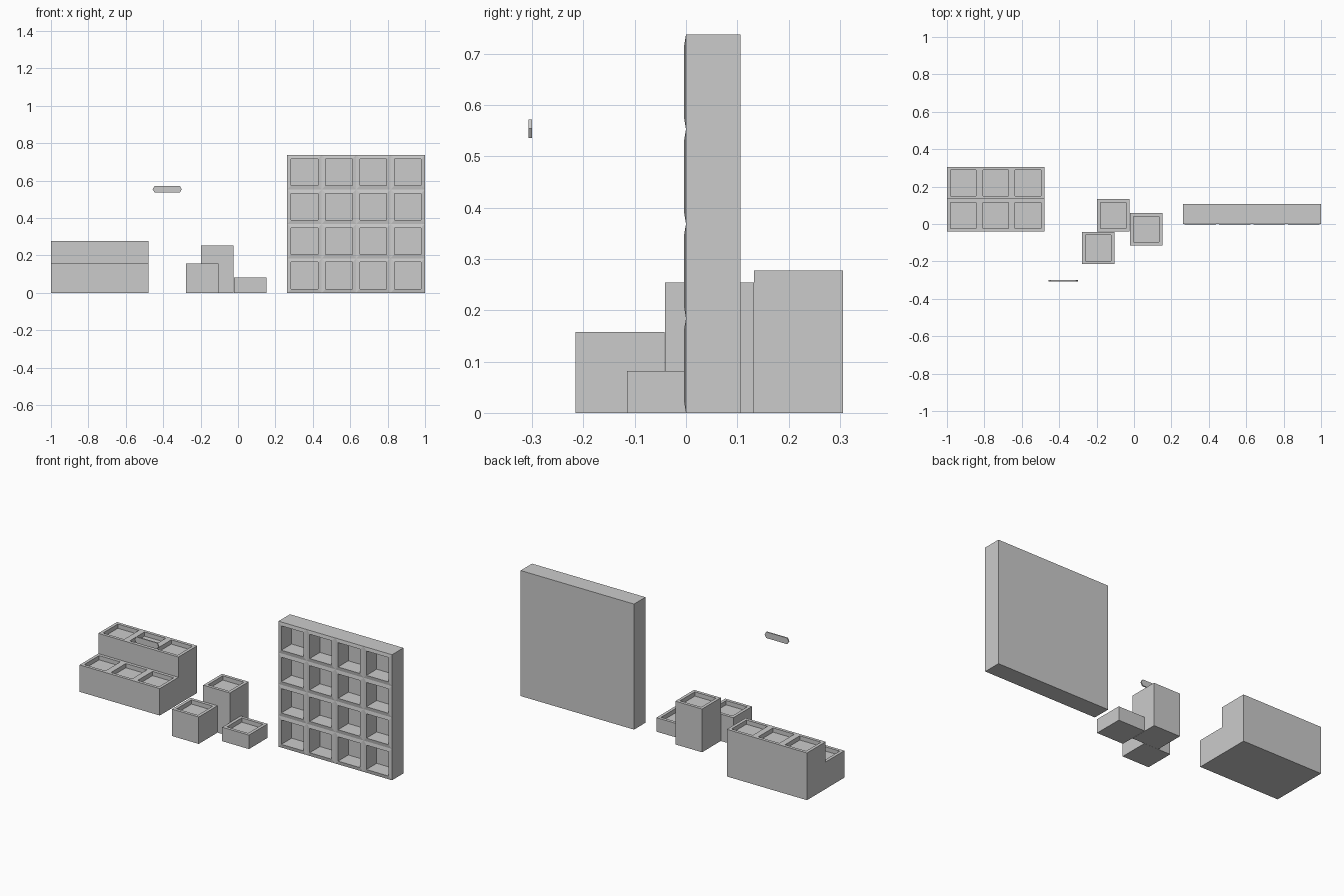
import bpy, bmesh, math
from mathutils import Matrix

if "Cube" in bpy.data.objects:
    bpy.data.objects.remove(bpy.data.objects["Cube"])


def finish(bm, name):
    bmesh.ops.remove_doubles(bm, verts=bm.verts, dist=1e-5)
    mesh = bpy.data.meshes.new(name)
    bm.to_mesh(mesh)
    bm.free()
    obj = bpy.data.objects.new(name, mesh)
    bpy.context.collection.objects.link(obj)
    return obj


def planter(name, corner, cols, heights, cell, rim, depth, lip=0.0, upright=False):
    """Block of square cells, one row per height, each with a pocket in its top."""
    bm = bmesh.new()
    width, length = cols * cell, len(heights) * cell

    def quad(*pts):
        bm.faces.new([bm.verts.new(p) for p in pts])

    def square(x, y, inset, z):
        a, b = inset, cell - inset
        return [(x + a, y + a, z), (x + b, y + a, z), (x + b, y + b, z), (x + a, y + b, z)]

    # underside, stepped front and back
    quad((0, 0, 0), (0, length, 0), (width, length, 0), (width, 0, 0))
    low = 0
    for j, h in enumerate(heights):
        y0, y1 = j * cell, (j + 1) * cell
        if h > low:
            quad((0, y0, low), (width, y0, low), (width, y0, h), (0, y0, h))
        low = h
        # side walls
        quad((0, y0, 0), (0, y0, h), (0, y1, h), (0, y1, 0))
        quad((width, y0, 0), (width, y1, 0), (width, y1, h), (width, y0, h))
        # rims, pocket walls and pocket floors
        for i in range(cols):
            rings = [square(i * cell, y0, 0, h),
                     square(i * cell, y0, rim, h + lip),
                     square(i * cell, y0, rim, h + lip - depth)]
            for outer, inner in zip(rings, rings[1:]):
                for k in range(4):
                    n = (k + 1) % 4
                    quad(outer[k], outer[n], inner[n], inner[k])
            quad(*rings[2])
    quad((width, length, 0), (0, length, 0), (0, length, low), (width, length, low))
    if upright:
        bm.transform(Matrix.Rotation(math.radians(90), 4, 'X'))
    obj = finish(bm, name)
    obj.location = corner
    return obj


CELL, RIM, SOIL = 0.1735, 0.018, 0.025

# two-step planter with three pockets per step
planter("stepped_planter", (-1.0, -0.041, 0), 3, [0.158, 0.277], CELL, RIM, SOIL)

# three single pots of different heights
for name, x, y, h in [("medium_pot", -0.278, -0.215, 0.158),
                      ("tall_pot", -0.197, -0.041, 0.254),
                      ("low_pot", -0.022, -0.115, 0.082)]:
    planter(name, (x, y, 0), 1, [h], CELL, RIM, SOIL)

# upright wall planter, pockets facing the front
planter("wall_planter", (0.2632, 0.106, 0), 4, [0.106] * 4, 0.1842, 0.0207, 0.095,
        lip=0.0035, upright=True)

# small floating tag: flat bar with pointed ends
bm = bmesh.new()
cx, cz, hx, hz, tip = -0.3785, 0.554, 0.078, 0.018, 0.0105
outline = [(-hx, 0), (-hx + tip, -hz), (hx - tip, -hz), (hx, 0), (hx - tip, hz), (-hx + tip, hz)]
face = bm.faces.new([bm.verts.new((cx + x, -0.307, cz + z)) for x, z in outline])
side = bmesh.ops.extrude_face_region(bm, geom=[face])
bmesh.ops.translate(bm, vec=(0, 0.007, 0),
                    verts=[g for g in side["geom"] if isinstance(g, bmesh.types.BMVert)])
bmesh.ops.recalc_face_normals(bm, faces=bm.faces)
finish(bm, "floating_tag")
